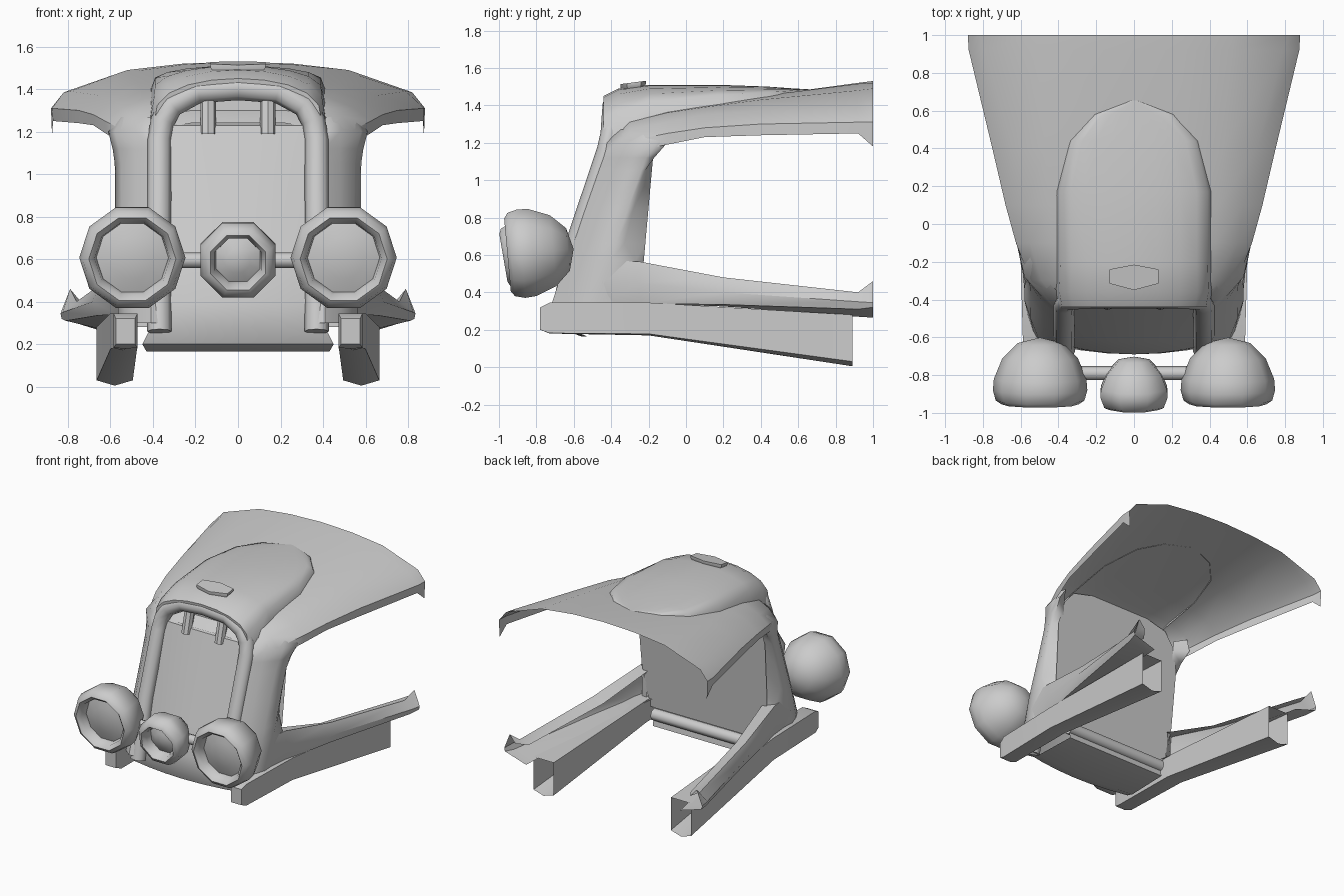
import bpy, bmesh, math
from mathutils import Vector

if "Cube" in bpy.data.objects:
    bpy.data.objects.remove(bpy.data.objects["Cube"])


def finish(name, bm, angle=40):
    bmesh.ops.remove_doubles(bm, verts=bm.verts, dist=0.0005)
    bmesh.ops.recalc_face_normals(bm, faces=bm.faces)
    me = bpy.data.meshes.new(name)
    bm.to_mesh(me)
    bm.free()
    for p in me.polygons:
        p.use_smooth = True
    me.set_sharp_from_angle(angle=math.radians(angle))
    ob = bpy.data.objects.new(name, me)
    bpy.context.collection.objects.link(ob)
    return ob


def loft(name, sections, closed=False, caps=(False, False), mirror=False, angle=40):
    """Skin a list of equal-length 3D sections, optionally doubled across x."""
    bm = bmesh.new()
    for s in ((1, -1) if mirror else (1,)):
        rows = [[bm.verts.new((x * s, y, z)) for x, y, z in sec] for sec in sections]
        n = len(rows[0])
        for a, b in zip(rows, rows[1:]):
            for i in range(n if closed else n - 1):
                j = (i + 1) % n
                bm.faces.new((a[i], a[j], b[j], b[i]))
        for use, row in zip(caps, (rows[0], rows[-1])):
            if use:
                bm.faces.new(row)
    return finish(name, bm, angle)


def whole(half):
    """Complete a half section that starts on the centre line."""
    return [(-x, y, z) for x, y, z in half[:0:-1]] + half


def lathe(name, profile, sides, phase, centre, tilt):
    secs = []
    for r, y in profile:
        secs.append([(max(r, 1e-5) * math.cos(phase + math.tau * k / sides), y + 0.85,
                      max(r, 1e-5) * math.sin(phase + math.tau * k / sides)) for k in range(sides)])
    ob = loft(name, secs, closed=True, angle=60)
    ob.location = centre
    ob.rotation_euler.x = tilt
    return ob


def tube(name, pts, r, sides=8, wide=1):
    """Round or flattened bar swept along a path."""
    pts = [Vector(p) for p in pts]
    secs = []
    for i, p in enumerate(pts):
        d = (pts[min(i + 1, len(pts) - 1)] - pts[max(i - 1, 0)]).normalized()
        u = d.cross(Vector((0, 1, 0))).normalized()
        v = d.cross(u)
        secs.append([p + r * (u * wide * math.cos(math.tau * k / sides) + v * math.sin(math.tau * k / sides))
                     for k in range(sides)])
    return loft(name, secs, closed=True, caps=(True, True), angle=50)


# Flared roof sheet
roof = [
    (-.41, [(0, 1.24), (.22, 1.24), (.39, 1.21), (.41, 1.19), (.43, 1.17), (.44, 1.15)]),
    (-.30, [(0, 1.33), (.22, 1.33), (.41, 1.31), (.49, 1.27), (.545, 1.21), (.555, 1.15)]),
    (-.10, [(0, 1.38), (.25, 1.38), (.43, 1.36), (.55, 1.31), (.625, 1.25), (.62, 1.19)]),
    (.10, [(0, 1.41), (.25, 1.41), (.45, 1.39), (.58, 1.35), (.68, 1.28), (.68, 1.23)]),
    (.40, [(0, 1.45), (.25, 1.45), (.47, 1.43), (.65, 1.37), (.75, 1.30), (.75, 1.24)]),
    (.92, [(0, 1.52), (.26, 1.515), (.52, 1.48), (.79, 1.39), (.875, 1.31), (.87, 1.25)]),
    (1.0, [(0, 1.53), (.26, 1.52), (.52, 1.49), (.82, 1.385), (.88, 1.31), (.875, 1.18)]),
]
loft("roof", [whole([(x, y, z) for x, z in h]) for y, h in roof])

# Raised crown on the roof: y, half width, edge height, centre height
crown = [(.655, .01, 1.483, 1.486), (.58, .21, 1.47, 1.49), (.44, .34, 1.44, 1.50),
         (.17, .41, 1.40, 1.51), (-.2, .41, 1.33, 1.51), (-.36, .415, 1.24, 1.49),
         (-.44, .40, 1.20, 1.45), (-.43, .34, 1.18, 1.38)]
secs = []
for y, w, ze, zc in crown:
    ts = [math.radians(a) for a in (0, 18, 36, 54, 72, 90)]
    secs.append(whole([(w * math.sin(t), y, ze + (zc - ze) * max(math.cos(t), 0) ** .6) for t in ts]))
loft("roof_crown", secs, angle=60)

# Hexagonal roof vent
hexa = [(0, -.215), (.13, -.24), (.13, -.315), (0, -.35), (-.13, -.315), (-.13, -.24)]
loft("roof_vent", [[(x * k, -.285 + (y + .285) * k, z + (y + .285) * .13) for x, y in hexa]
                   for z, k in ((1.48, .85), (1.505, 1), (1.522, 1))],
     closed=True, caps=(True, True))


def wall_y(z):
    return -.25 + (z - .3) * .09


# Front pillars: z, front y, outer x, door-edge y
pillar = [(.30, -.73, .56, -.25), (.57, -.645, .58, -.27), (.66, -.615, .58, -.33),
          (.85, -.55, .578, -.28), (1.05, -.48, .58, -.22), (1.12, -.455, .59, -.17),
          (1.2, -.43, .61, -.10), (1.27, -.35, .57, -.08)]
loft("front_pillars", [[(.36, yf + .02, z), (.41, yf, z), (.48, yf + .06, z), (xo - .03, yf + .15, z),
                        (xo, yf + .24 if z < 1.2 else yr - .05, z), (xo - .015, yr, z), (.5, wall_y(z), z)]
                       for z, yf, xo, yr in pillar], mirror=True, angle=50)

# Side sills running to the rear
sill = [
    (-.45, [(.45, .34), (.55, .34), (.57, .45), (.56, .57), (.48, .57)]),
    (-.25, [(.46, .34), (.57, .34), (.59, .45), (.575, .565), (.48, .56)]),
    (.20, [(.54, .325), (.66, .335), (.685, .40), (.65, .48), (.56, .45)]),
    (.92, [(.64, .27), (.81, .31), (.825, .35), (.76, .40), (.68, .38)]),
    (1.0, [(.65, .265), (.83, .32), (.835, .345), (.79, .46), (.74, .40)]),
]
loft("side_sills", [[(x, y, z) for x, z in h] for y, h in sill], mirror=True)

# Windscreen, nose and floor as one folded panel: z, y, half width, bulge
panel = [(1.42, -.33, .33, 0), (1.25, -.34, .36, 0), (1.23, -.41, .36, .01), (.6, -.59, .36, .035),
         (.4, -.64, .37, .05), (.28, -.645, .41, .045), (.20, -.61, .45, .05), (.165, -.53, .43, .03),
         (.165, -.2, .42, 0), (.30, -.22, .42, 0)]
loft("nose_panel", [[(w * t, y - b * (1 - t * t), z) for t in (-1, -.7, -.35, 0, .35, .7, 1)]
                    for z, y, w, b in panel], angle=35)

# Rounded frame around the windscreen
arch = [(.37, -.675, .26), (.372, -.58, .7), (.37, -.425, 1.16), (.355, -.405, 1.25),
        (.31, -.40, 1.325), (.19, -.395, 1.39), (0, -.395, 1.405)]
tube("windscreen_frame", arch + [(-x, y, z) for x, y, z in arch[-2::-1]], .052, wide=1.1)

# Cabin rear wall
bm = bmesh.new()
outline = [(.48, .28), (.53, .6), (.54, 1.05), (.50, 1.22), (.42, 1.32), (.25, 1.36)]
outline += [(-x, z) for x, z in outline[::-1]]
bm.faces.new([bm.verts.new((x, wall_y(z), z)) for x, z in outline])
finish("cabin_wall", bm)
tube("floor_cross_tube", [(-.42, -.215, .25), (.42, -.215, .25)], .045)

# Chassis rails: y, inner x, outer x, top, bottom, keel depth
rails = [(-.78, .485, .575, .32, .20, 0), (-.73, .472, .585, .345, .18, .002),
         (-.2, .475, .60, .345, .17, .008), (.89, .495, .665, .28, .005, .025)]
loft("chassis_rails", [[(a, y, t), (b, y, t), (b, y, d + k), ((a + b) / 2, y, d), (a, y, d + k)]
                       for y, a, b, t, d, k in rails],
     closed=True, caps=(True, False), mirror=True)

# Hanging posts under the windscreen arch
loft("arch_posts", [[(.14 + .037 * math.cos(math.tau * k / 8), y + .037 * math.sin(math.tau * k / 8), z)
                     for k in range(8)] for y, z in ((-.42, 1.19), (-.375, 1.37))],
     closed=True, caps=(True, True), mirror=True)

# Lamps: radius and y of each profile point
head = [(0, -.6), (.12, -.63), (.2, -.71), (.245, -.82), (.25, -.88), (.235, -.935), (.205, -.955),
        (.178, -.93), (.17, -.88), (.1, -.90), (0, -.91)]
for side, s in (("left", -1), ("right", 1)):
    lathe("headlamp_" + side, head, 10, 0, (.497 * s, -.85, .61), .09)
spot = [(0, -.70), (.09, -.72), (.155, -.79), (.19, -.87), (.192, -.91), (.17, -.965), (.14, -.978),
        (.118, -.945), (.112, -.90), (.06, -.925), (0, -.935)]
lathe("centre_lamp", spot, 8, math.pi / 8, (0, -.85, .605), .17)
tube("lamp_crossbar", [(-.4, -.79, .595), (.4, -.79, .595)], .037)
